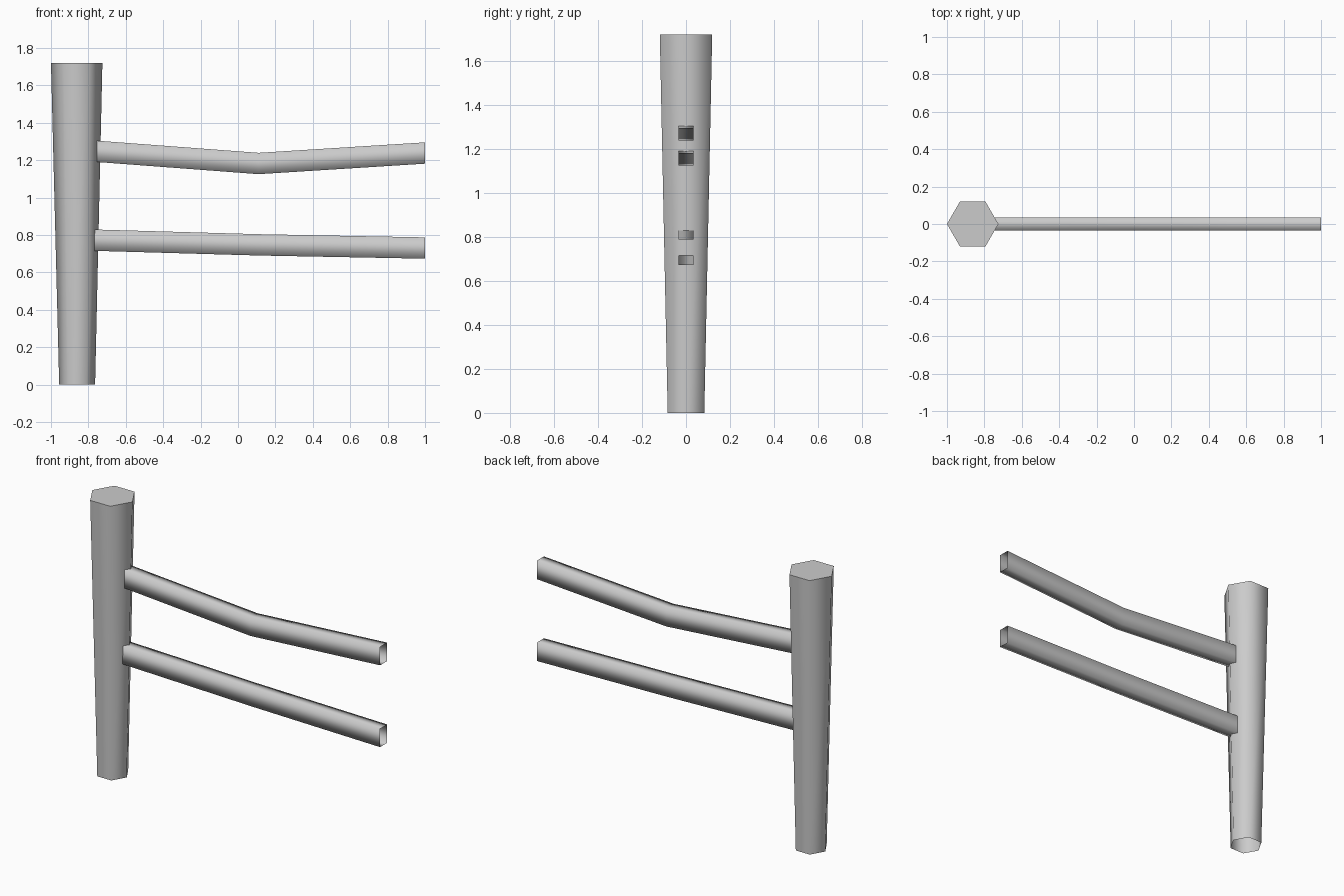
import bpy
import bmesh
from math import cos, sin, pi

cube = bpy.data.objects.get("Cube")
if cube:
    bpy.data.objects.remove(cube, do_unlink=True)

# Single plain grey
grey = bpy.data.materials.new("plain grey")
grey.use_nodes = True
colour = (0.6, 0.6, 0.6, 1)
grey.diffuse_color = colour
grey.node_tree.nodes["Principled BSDF"].inputs["Base Color"].default_value = colour


def loft(name, rings, cap_last=False):
    """Skin a list of matching rings with smooth sides and open ends."""
    bm = bmesh.new()
    loops = [[bm.verts.new(p) for p in ring] for ring in rings]
    for a, b in zip(loops, loops[1:]):
        n = len(a)
        for i in range(n):
            j = (i + 1) % n
            bm.faces.new((a[i], a[j], b[j], b[i])).smooth = True
    if cap_last:
        bm.faces.new(loops[-1]).smooth = False
    bmesh.ops.recalc_face_normals(bm, faces=bm.faces)
    mesh = bpy.data.meshes.new(name)
    bm.to_mesh(mesh)
    bm.free()
    mesh.materials.append(grey)
    obj = bpy.data.objects.new(name, mesh)
    bpy.context.collection.objects.link(obj)
    return obj


def hexagon(x, z, r):
    return [(x + r * cos(i * pi / 3), r * sin(i * pi / 3), z) for i in range(6)]


def rail_section(x, z, half_w=0.035, half_h=0.057):
    return [(x, sy * half_w, z + sz * half_h)
            for sy, sz in ((-1, -1), (1, -1), (1, 1), (-1, 1))]


# Tapered six-sided post, wider at the top and open underneath
loft("post", [hexagon(-0.86, 0, 0.096), hexagon(-0.8625, 1.72, 0.1375)], cap_last=True)

# Hollow rails, each with a joint part way along
rails = {
    "upper_rail": [(-0.755, 1.247), (0.11, 1.182), (1, 1.238)],
    "lower_rail": [(-0.767, 0.772), (0.11, 0.747), (1, 0.73)],
}
for name, path in rails.items():
    loft(name, [rail_section(x, z) for x, z in path])
